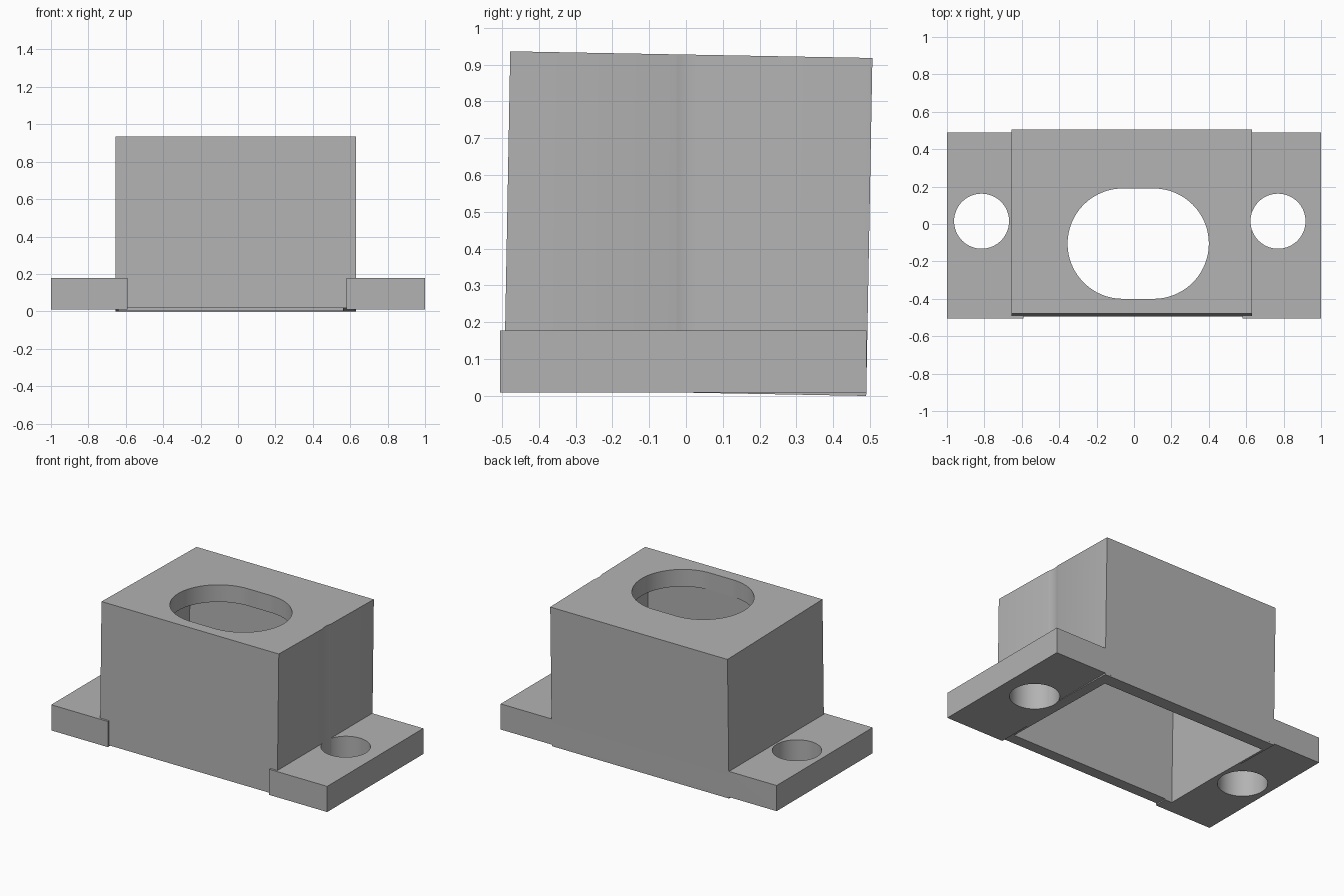
import bpy
import math

default = bpy.data.objects.get("Cube")
if default:
    bpy.data.objects.remove(default, do_unlink=True)

grey = bpy.data.materials.new("plain_grey")
grey.use_nodes = True
grey.diffuse_color = (0.45, 0.45, 0.45, 1)
grey.node_tree.nodes["Principled BSDF"].inputs["Base Color"].default_value = (0.45, 0.45, 0.45, 1)

TILT = math.radians(-1.05)


def block(name, x, y, z, tilt=0.0):
    """Box from ranges along each axis, turned about x at its own centre."""
    mid = [(a + b) / 2 for a, b in (x, y, z)]
    bpy.ops.mesh.primitive_cube_add(size=1, location=mid, rotation=(tilt, 0, 0))
    ob = bpy.context.object
    ob.name = name
    ob.scale = [b - a for a, b in (x, y, z)]
    ob.data.materials.append(grey)
    return ob


def drill(name, x, y, r, z):
    bpy.ops.mesh.primitive_cylinder_add(vertices=96, radius=r, depth=z[1] - z[0],
                                        location=(x, y, (z[0] + z[1]) / 2))
    ob = bpy.context.object
    ob.name = name
    ob.data.materials.append(grey)
    return ob


def combine(target, tool, operation):
    """Boolean the tool into the target, then discard the tool."""
    tool.hide_render = True
    mod = target.modifiers.new(tool.name, 'BOOLEAN')
    mod.operation = operation
    mod.solver = 'EXACT'
    mod.object = tool
    bpy.context.view_layer.objects.active = target
    bpy.ops.object.modifier_apply(modifier=mod.name)
    bpy.data.objects.remove(tool, do_unlink=True)


# Slightly tilted housing
housing = block("flanged_housing", (-0.655, 0.63), (-0.486, 0.498), (0.009, 0.927), TILT)

# Level mounting flanges on both sides
for side, span in (("right", (-1, -0.59)), ("left", (0.58, 1))):
    combine(housing, block(side + "_flange", span, (-0.505, 0.49), (0.01, 0.178)), 'UNION')

# Cavity open at the bottom
combine(housing, block("cavity", (-0.64, 0.562), (-0.414, 0.41), (-0.2, 0.815), TILT), 'DIFFERENCE')

# Round-ended slot through the roof
for x in (-0.06, 0.105):
    combine(housing, drill("slot_end", x, -0.105, 0.295, (0.6, 1.2)), 'DIFFERENCE')
combine(housing, block("slot_middle", (-0.06, 0.105), (-0.4, 0.19), (0.6, 1.2)), 'DIFFERENCE')

# Bolt holes; the left one also grazes the housing wall over its full height
for x in (-0.815, 0.77):
    combine(housing, drill("bolt_hole", x, 0.015, 0.147, (-0.2, 1.2)), 'DIFFERENCE')

# Smooth the round walls, keep the edges sharp
bpy.ops.object.select_all(action='DESELECT')
housing.select_set(True)
bpy.context.view_layer.objects.active = housing
bpy.ops.object.shade_smooth_by_angle(angle=math.radians(25))
